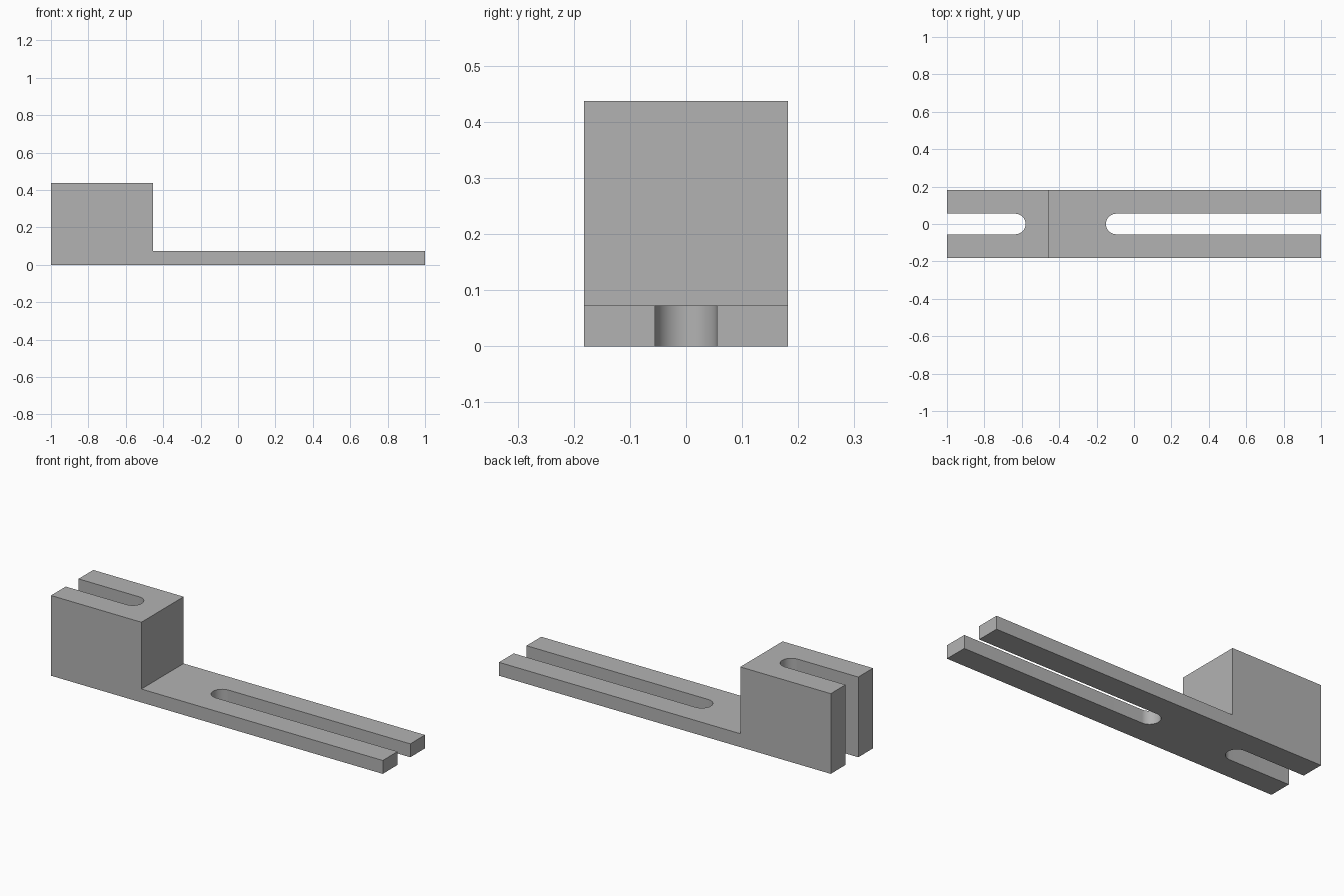
import bpy, bmesh, math

cube = bpy.data.objects.get("Cube")
if cube:
    bpy.data.objects.remove(cube, do_unlink=True)

HALF_WIDTH = 0.182
SLOT_RADIUS = 0.055
BASE_TOP = 0.073
BLOCK_TOP = 0.437
BLOCK_EDGE = -0.455

grey = bpy.data.materials.new("plain_grey")
grey.use_nodes = True
colour = (0.45, 0.45, 0.45, 1)
grey.diffuse_color = colour
grey.node_tree.nodes["Principled BSDF"].inputs["Base Color"].default_value = colour


def prism(name, points, direction):
    """Extrude a closed outline into a solid."""
    bm = bmesh.new()
    face = bm.faces.new([bm.verts.new(p) for p in points])
    result = bmesh.ops.extrude_face_region(bm, geom=[face])
    verts = [v for v in result["geom"] if isinstance(v, bmesh.types.BMVert)]
    bmesh.ops.translate(bm, verts=verts, vec=direction)
    bmesh.ops.recalc_face_normals(bm, faces=bm.faces)
    mesh = bpy.data.meshes.new(name)
    bm.to_mesh(mesh)
    bm.free()
    mesh.materials.append(grey)
    obj = bpy.data.objects.new(name, mesh)
    bpy.context.collection.objects.link(obj)
    return obj


def slot_cutter(name, centre_x, side):
    """Round-ended slot that runs out through the end on the given side."""
    steps = 32
    outline = [(side * 1.2, -SLOT_RADIUS, -0.1)]
    for i in range(steps + 1):
        a = -math.pi / 2 + math.pi * i / steps
        outline.append((centre_x - side * SLOT_RADIUS * math.cos(a),
                        SLOT_RADIUS * math.sin(a), -0.1))
    outline.append((side * 1.2, SLOT_RADIUS, -0.1))
    cutter = prism(name, outline, (0, 0, 0.8))
    cutter.hide_render = True
    return cutter


# Stepped body: tall block on a long flat bar
profile = [(-1, 0), (1, 0), (1, BASE_TOP), (BLOCK_EDGE, BASE_TOP),
           (BLOCK_EDGE, BLOCK_TOP), (-1, BLOCK_TOP)]
body = prism("slotted_step_clamp", [(x, -HALF_WIDTH, z) for x, z in profile],
             (0, 2 * HALF_WIDTH, 0))

# Open slots through the block and the bar
cutters = [slot_cutter("block_slot_cutter", -0.635, -1),
           slot_cutter("bar_slot_cutter", -0.095, 1)]
for cutter in cutters:
    cut = body.modifiers.new(cutter.name, 'BOOLEAN')
    cut.operation = 'DIFFERENCE'
    cut.solver = 'EXACT'
    cut.object = cutter

# Apply the cuts and drop the cutters
bpy.ops.object.select_all(action='DESELECT')
bpy.context.view_layer.objects.active = body
body.select_set(True)
for cutter in cutters:
    bpy.ops.object.modifier_apply(modifier=cutter.name)
    bpy.data.objects.remove(cutter, do_unlink=True)

# Smooth slot ends, sharp edges elsewhere
bpy.ops.object.shade_smooth_by_angle(angle=math.radians(30))
